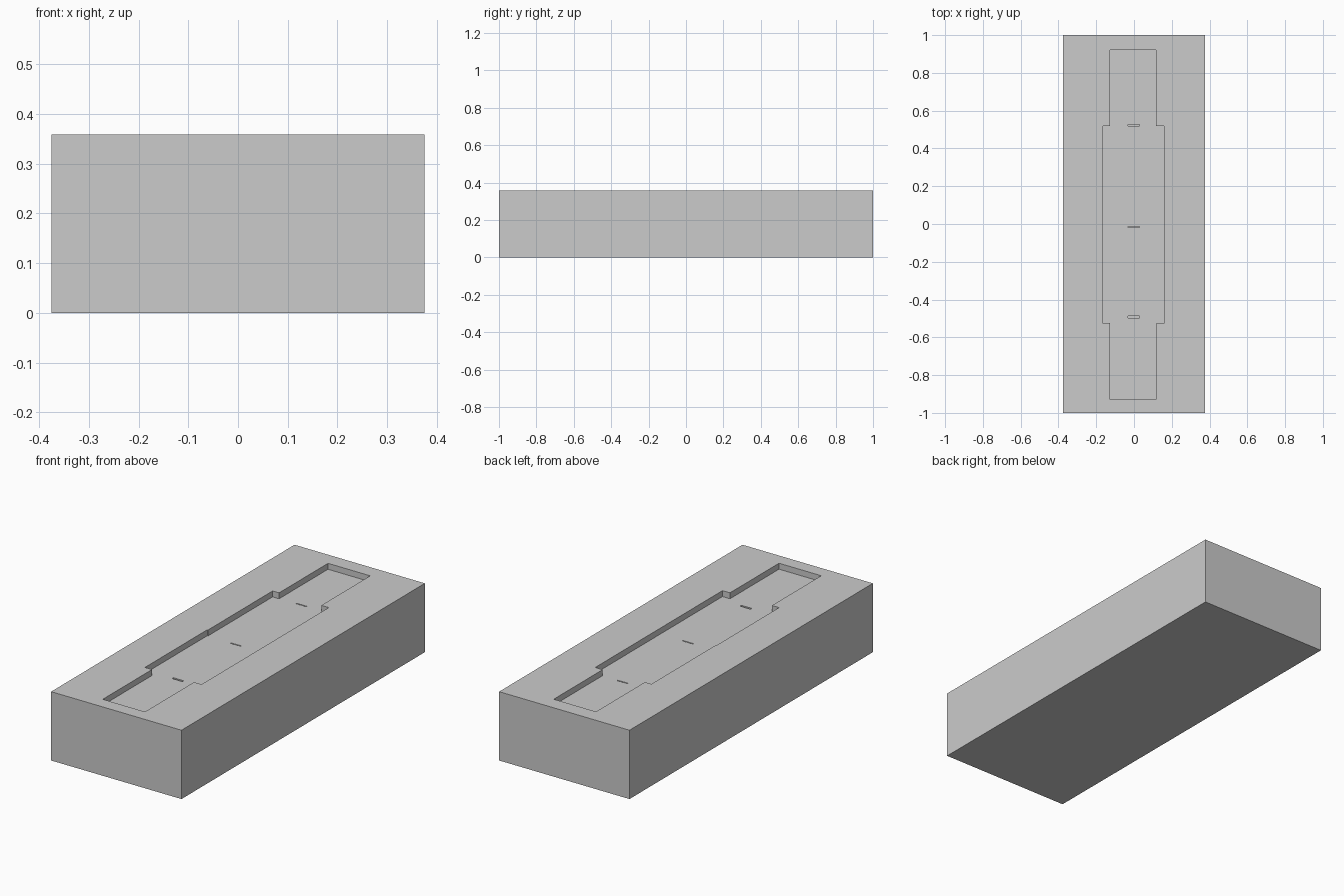
import bpy, bmesh

if "Cube" in bpy.data.objects:
    bpy.data.objects.remove(bpy.data.objects["Cube"])


def prism(name, outline, z0, z1):
    """Extrude a closed xy outline from z0 up to z1."""
    bm = bmesh.new()
    face = bm.faces.new([bm.verts.new((x, y, z0)) for x, y in outline])
    top = bmesh.ops.extrude_face_region(bm, geom=[face])["geom"]
    verts = [v for v in top if isinstance(v, bmesh.types.BMVert)]
    bmesh.ops.translate(bm, verts=verts, vec=(0, 0, z1 - z0))
    bmesh.ops.recalc_face_normals(bm, faces=bm.faces)
    mesh = bpy.data.meshes.new(name)
    bm.to_mesh(mesh)
    bm.free()
    obj = bpy.data.objects.new(name, mesh)
    bpy.context.collection.objects.link(obj)
    return obj


def rect(x0, x1, y0, y1):
    return [(x0, y0), (x1, y0), (x1, y1), (x0, y1)]


def cut(target, cutter):
    """Subtract the cutter, bake the result and discard the cutter."""
    mod = target.modifiers.new("cut", 'BOOLEAN')
    mod.operation = 'DIFFERENCE'
    mod.solver = 'EXACT'
    mod.object = cutter
    cutter.hide_render = True
    bpy.context.view_layer.objects.active = target
    bpy.ops.object.modifier_apply(modifier=mod.name)
    bpy.data.objects.remove(cutter)


HEIGHT = 0.358
FLOOR = HEIGHT - 0.031

# Solid block
block = prism("block", rect(-0.375, 0.375, -1, 1), 0, HEIGHT)

# Shallow stepped pocket in the top
pocket = [(-0.127, -0.93), (0.116, -0.93), (0.116, -0.527), (0.159, -0.527),
          (0.159, 0.519), (0.116, 0.519), (0.116, 0.921), (-0.127, 0.921),
          (-0.127, 0.519), (-0.164, 0.519), (-0.164, -0.012), (-0.168, -0.012),
          (-0.168, -0.525), (-0.127, -0.525)]
cut(block, prism("pocket_cutter", pocket, FLOOR, HEIGHT + 0.1))

# Three narrow slots in the pocket floor
for y, t in ((0.523, 0.006), (-0.016, 0.006), (-0.493, 0.011)):
    slot = rect(-0.031, 0.03, y - t / 2, y + t / 2)
    cut(block, prism("slot_cutter", slot, FLOOR - 0.03, HEIGHT + 0.1))
